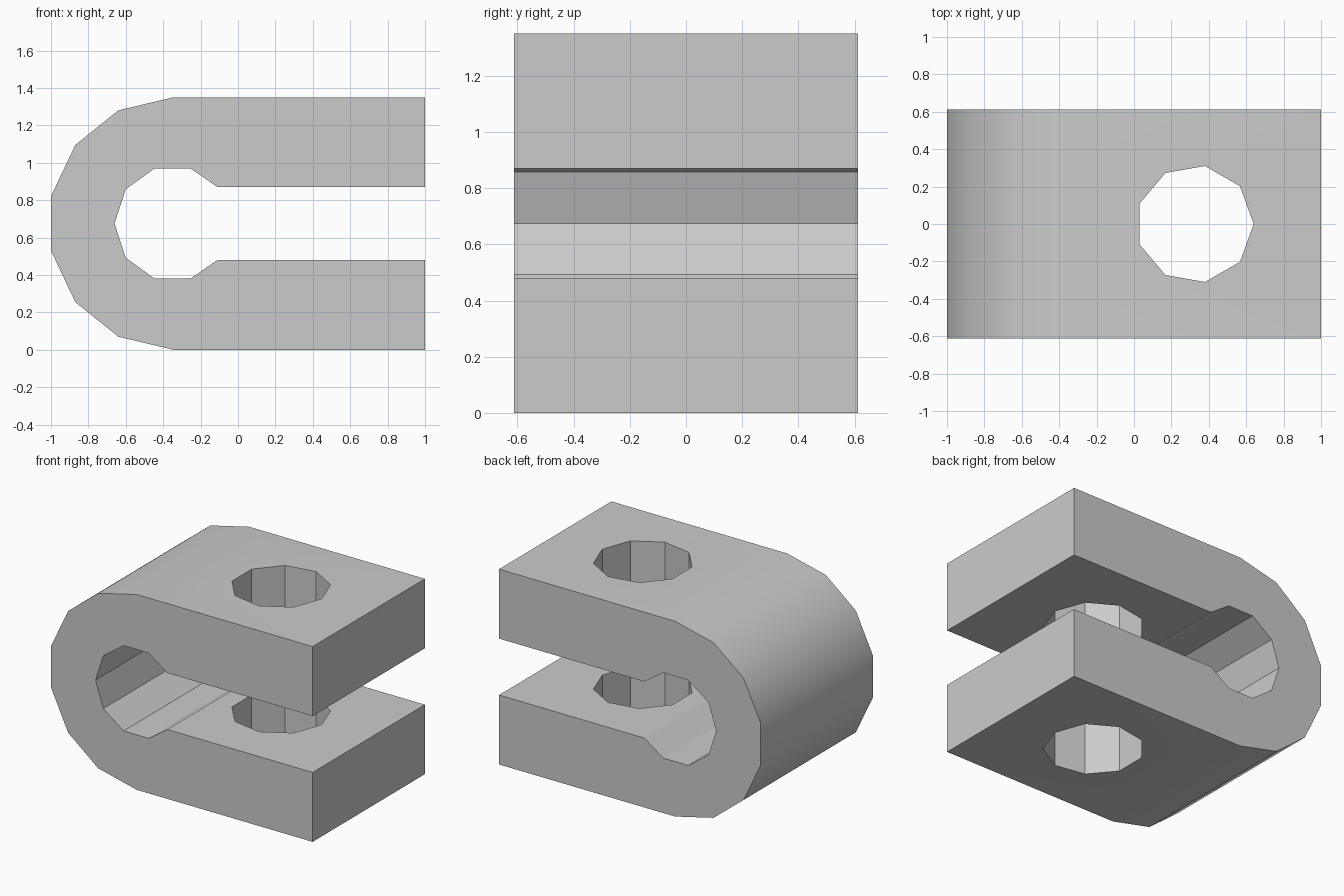
import bpy, bmesh, math
from mathutils import Vector

cube = bpy.data.objects.get("Cube")
if cube:
    bpy.data.objects.remove(cube, do_unlink=True)

HALF_WIDTH = 0.613
MID = 0.675          # height of the mirror plane


def make_material(name, color):
    mat = bpy.data.materials.new(name)
    mat.use_nodes = True
    mat.diffuse_color = color
    mat.node_tree.nodes["Principled BSDF"].inputs["Base Color"].default_value = color
    return mat


def make_prism(name, outline, direction):
    """Solid made by extruding a closed outline along a direction."""
    bm = bmesh.new()
    face = bm.faces.new([bm.verts.new(p) for p in outline])
    grown = bmesh.ops.extrude_face_region(bm, geom=[face])["geom"]
    verts = [g for g in grown if isinstance(g, bmesh.types.BMVert)]
    bmesh.ops.translate(bm, verts=verts, vec=Vector(direction))
    bmesh.ops.recalc_face_normals(bm, faces=bm.faces[:])
    mesh = bpy.data.meshes.new(name)
    bm.to_mesh(mesh)
    bm.free()
    obj = bpy.data.objects.new(name, mesh)
    bpy.context.collection.objects.link(obj)
    return obj


# Upper half of the clamp section, as x and height above the mirror plane
outer = [(1, 0.675), (-0.345, 0.675), (-0.64, 0.605), (-0.87, 0.42), (-1, 0.145)]
inner = [(-0.35 + 0.31 * math.cos(math.radians(a)), 0.31 * math.sin(math.radians(a)))
         for a in (144, 108, 72)]
slot = [(-0.11, 0.195), (1, 0.195)]


def mirrored(points):
    return [(x, -h) for x, h in reversed(points)]


section = outer + mirrored(outer) + mirrored(inner + slot) + [(-0.66, 0)] + inner + slot
outline = [(x, -HALF_WIDTH, MID + h) for x, h in section]
clamp = make_prism("clamp_body", outline, (0, 2 * HALF_WIDTH, 0))
clamp.data.materials.append(make_material("light grey", (0.6, 0.6, 0.6, 1)))

# Nine-sided bolt hole through both jaws
ring = [math.tau * i / 9 for i in range(9)]
cutter = make_prism("bolt_hole_cutter",
                    [(0.325 + 0.315 * math.cos(a), 0.315 * math.sin(a), -0.5) for a in ring],
                    (0, 0, 2.5))
cutter.hide_render = True
cut = clamp.modifiers.new("bolt_hole", "BOOLEAN")
cut.operation = "DIFFERENCE"
cut.solver = "EXACT"
cut.object = cutter

bpy.ops.object.select_all(action="DESELECT")
clamp.select_set(True)
bpy.context.view_layer.objects.active = clamp
bpy.ops.object.modifier_apply(modifier=cut.name)
bpy.data.objects.remove(cutter, do_unlink=True)

# Rounded back is smooth, holes and jaw edges stay crisp
bpy.ops.object.shade_smooth_by_angle(angle=math.radians(30))
